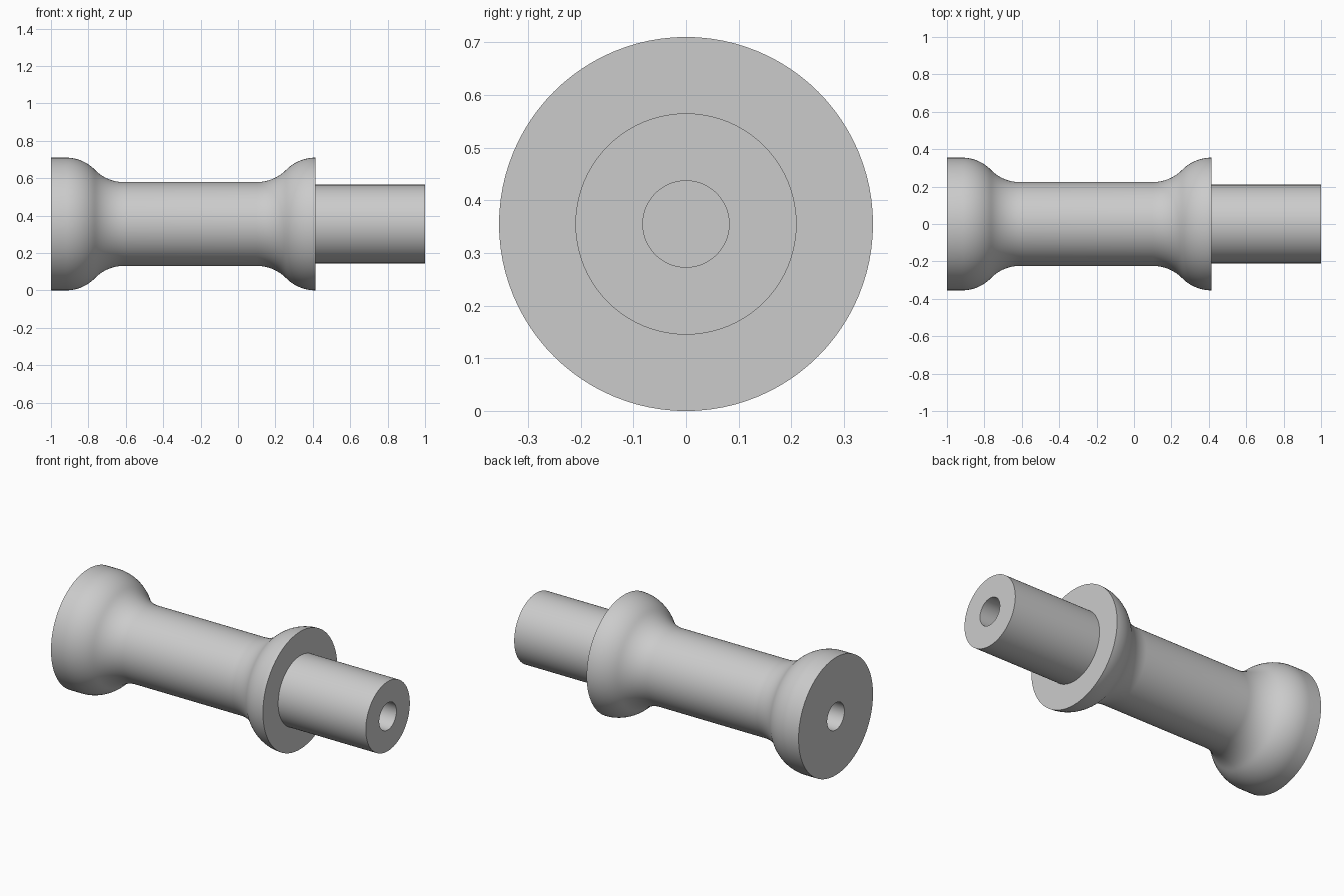
import bpy, bmesh, math
from mathutils import Vector

cube = bpy.data.objects.get("Cube")
if cube:
    bpy.data.objects.remove(cube, do_unlink=True)

FLANGE_R, SHAFT_R, SPIGOT_R, BORE_R = 0.355, 0.224, 0.21, 0.082
BORE_DEPTH = 0.5
SEGMENTS = 96

grey = bpy.data.materials.new("light_grey")
grey.use_nodes = True
grey.diffuse_color = (0.6, 0.6, 0.6, 1)
grey.node_tree.nodes["Principled BSDF"].inputs["Base Color"].default_value = (0.6, 0.6, 0.6, 1)


def s_curve(x0, r0, x1, r1, steps=12):
    """Two equal tangent arcs joining radius r0 to radius r1."""
    length, rise = x1 - x0, r1 - r0
    angle = 2 * math.atan2(abs(rise), length)
    radius = length / (2 * math.sin(angle))
    side = math.copysign(1, rise)
    first = []
    for i in range(steps + 1):
        a = angle * i / steps
        first.append((radius * math.sin(a), side * radius * (1 - math.cos(a))))
    start = [(x0 + dx, r0 + dr) for dx, dr in first]
    end = [(x1 - dx, r1 - dr) for dx, dr in reversed(first[:-1])]
    return start + end


# Half section along the axis: blind bore, flange, shaft, collar, spigot, blind bore
profile = [(-1 + BORE_DEPTH, 0), (-1 + BORE_DEPTH, BORE_R), (-1, BORE_R), (-1, FLANGE_R)]
profile += s_curve(-0.92, FLANGE_R, -0.61, SHAFT_R)
profile += s_curve(0.10, SHAFT_R, 0.415, FLANGE_R)
profile += [(0.415, SPIGOT_R), (1, SPIGOT_R), (1, BORE_R),
            (1 - BORE_DEPTH, BORE_R), (1 - BORE_DEPTH, 0)]

# Turn the section around the x axis
bm = bmesh.new()
verts = [bm.verts.new((x, 0, r)) for x, r in profile]
edges = [bm.edges.new(pair) for pair in zip(verts, verts[1:])]
bmesh.ops.spin(bm, geom=verts + edges, cent=Vector(), axis=Vector((1, 0, 0)),
               angle=math.tau, steps=SEGMENTS)
bmesh.ops.remove_doubles(bm, verts=bm.verts[:], dist=0.0001)
bmesh.ops.recalc_face_normals(bm, faces=bm.faces[:])

mesh = bpy.data.meshes.new("flanged_spool")
bm.to_mesh(mesh)
bm.free()
mesh.materials.append(grey)
spool = bpy.data.objects.new("flanged_spool", mesh)
spool.location.z = FLANGE_R
bpy.context.collection.objects.link(spool)

# Smooth the turned surfaces, keep the end faces crisp
bpy.ops.object.select_all(action="DESELECT")
spool.select_set(True)
bpy.context.view_layer.objects.active = spool
bpy.ops.object.shade_smooth_by_angle(angle=math.radians(30))
